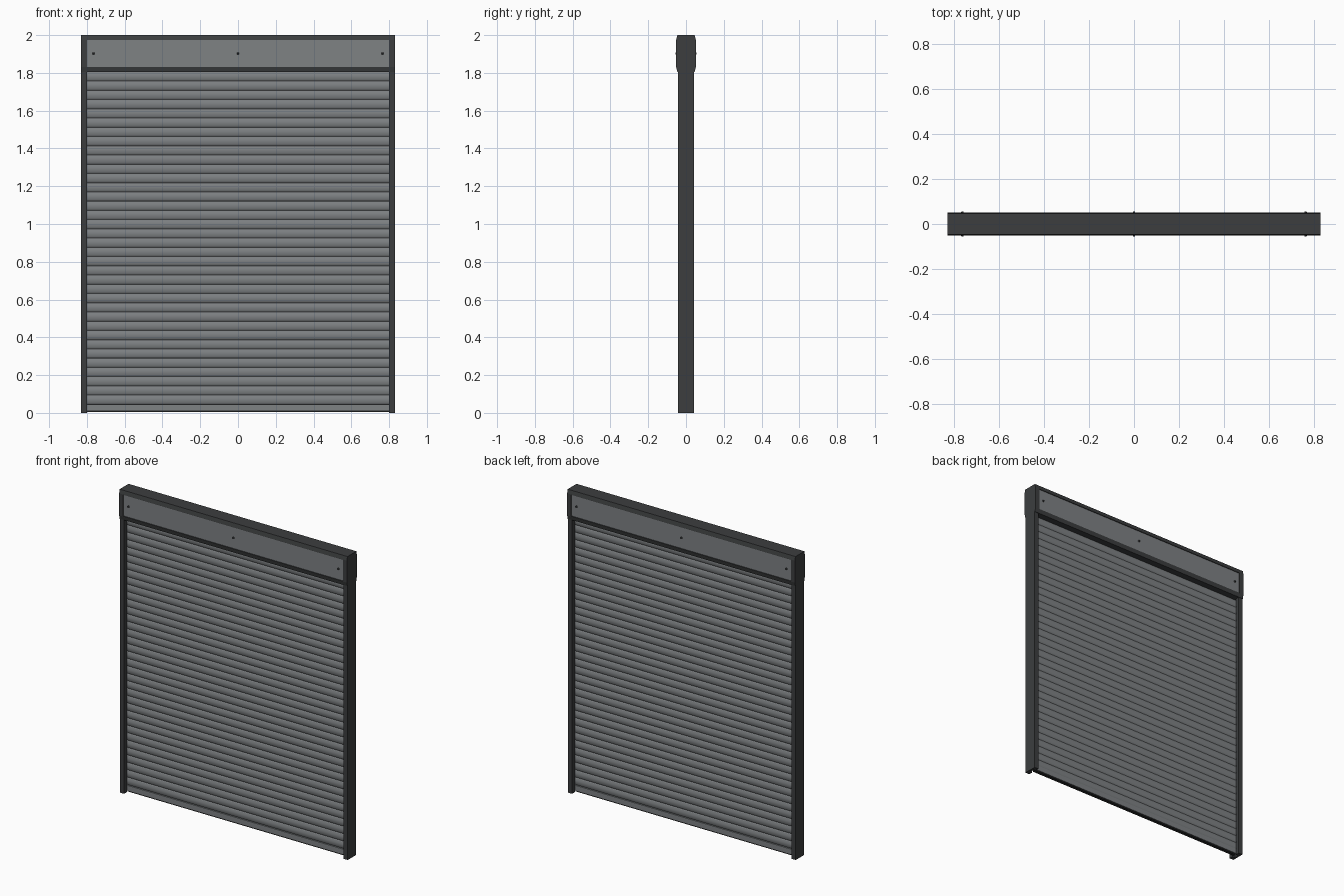
import bpy, bmesh, math
from mathutils import Matrix

if "Cube" in bpy.data.objects:
    bpy.data.objects.remove(bpy.data.objects["Cube"])


def material(name, v):
    m = bpy.data.materials.new(name)
    m.diffuse_color = (v, v * 1.06, v * 1.1, 1)
    m.use_nodes = True
    m.node_tree.nodes["Principled BSDF"].inputs["Base Color"].default_value = m.diffuse_color
    return m


DARK = material("dark_metal", 0.045)
LIGHT = material("grey_metal", 0.21)
RUBBER = material("rubber", 0.02)


def finish(bm, name, mat):
    bmesh.ops.recalc_face_normals(bm, faces=bm.faces)
    me = bpy.data.meshes.new(name)
    bm.to_mesh(me)
    bm.free()
    me.materials.append(mat)
    ob = bpy.data.objects.new(name, me)
    bpy.context.collection.objects.link(ob)
    return ob


def prism(name, points, offset, mat):
    """Extrude a closed 3D polygon along an offset."""
    bm = bmesh.new()
    face = bm.faces.new([bm.verts.new(p) for p in points])
    ext = bmesh.ops.extrude_face_region(bm, geom=[face])
    bmesh.ops.translate(bm, vec=offset, verts=[g for g in ext["geom"] if isinstance(g, bmesh.types.BMVert)])
    return finish(bm, name, mat)


def box(name, x0, x1, y0, y1, z0, z1, mat):
    return prism(name, [(x0, y0, z0), (x1, y0, z0), (x1, y1, z0), (x0, y1, z0)], (0, 0, z1 - z0), mat)


W, RAIL_IN, HEAD_Z = 0.83, 0.80, 1.805

# Head box: slightly tapered profile, with a recessed panel on both faces
half = [(0.046, HEAD_Z), (0.052, 1.83), (0.052, 1.975), (0.046, 2.0)]
profile = half + [(-y, z) for y, z in reversed(half)]
head = prism("head_box", [(-W, y, z) for y, z in profile], (2 * W, 0, 0), DARK)
head.data.materials.append(LIGHT)
bm = bmesh.new()
bm.from_mesh(head.data)
for f in [f for f in bm.faces if abs(f.normal.y) > 0.99]:
    side = f.normal.y
    bmesh.ops.inset_region(bm, faces=[f], thickness=0.003)
    for v in f.verts:
        v.co.x = math.copysign(RAIL_IN, v.co.x)
    new = bmesh.ops.extrude_discrete_faces(bm, faces=[f])["faces"][0]
    new.material_index = 1
    for v in new.verts:
        v.co.y -= side * 0.005
bm.to_mesh(head.data)
bm.free()

# Panel bolts
for s in (-1, 1):
    for i, x in enumerate((-0.765, 0, 0.765)):
        bm = bmesh.new()
        bmesh.ops.create_cone(bm, cap_ends=True, segments=16, radius1=0.007, radius2=0.004, depth=0.011,
                              matrix=Matrix.Translation((x, s * 0.0505, 1.903)) @ Matrix.Rotation(-s * math.pi / 2, 4, 'X'))
        finish(bm, f"panel_bolt_{'front' if s < 0 else 'back'}_{i}", DARK)

# Guide rails: U channels facing inward
for s in (-1, 1):
    u = [(W, -0.043), (W, 0.043), (RAIL_IN, 0.043), (RAIL_IN, 0.015),
         (0.82, 0.015), (0.82, -0.015), (RAIL_IN, -0.015), (RAIL_IN, -0.043)]
    prism("guide_rail_" + ("left" if s < 0 else "right"), [(s * x, y, 0) for x, y in u], (0, 0, HEAD_Z), DARK)

# Curtain: stacked slats with shallow convex faces and grooves between
N, Z0, SEG = 36, 0.045, 6
pitch = (HEAD_Z - Z0) / N
front = []
for i in range(N):
    zb = Z0 + i * pitch
    front.append((0.004, zb))
    for k in range(SEG + 1):
        t = k / SEG
        front.append((0.008 + 0.004 * math.sin(math.pi * t), zb + pitch * (0.08 + 0.84 * t)))
    front.append((0.004, zb + pitch * 0.995))
bm = bmesh.new()
for s in (-1, 1):
    rows = [[bm.verts.new((x, s * y, z)) for x in (-0.815, 0.815)] for y, z in front]
    for a, b in zip(rows, rows[1:]):
        q = [a[0], a[1], b[1], b[0]]
        bm.faces.new(q if s < 0 else q[::-1])
me = bpy.data.meshes.new("slat_curtain")
bm.to_mesh(me)
bm.free()
me.materials.append(LIGHT)
curtain = bpy.data.objects.new("slat_curtain", me)
bpy.context.collection.objects.link(curtain)
bpy.context.view_layer.objects.active = curtain
curtain.select_set(True)
bpy.ops.object.shade_smooth_by_angle(angle=math.radians(30))

# Bottom bar and rubber seal
box("bottom_bar", -0.815, 0.815, -0.013, 0.013, 0.012, Z0, LIGHT)
box("bottom_seal", -RAIL_IN, RAIL_IN, -0.010, 0.010, 0.004, 0.012, RUBBER)
